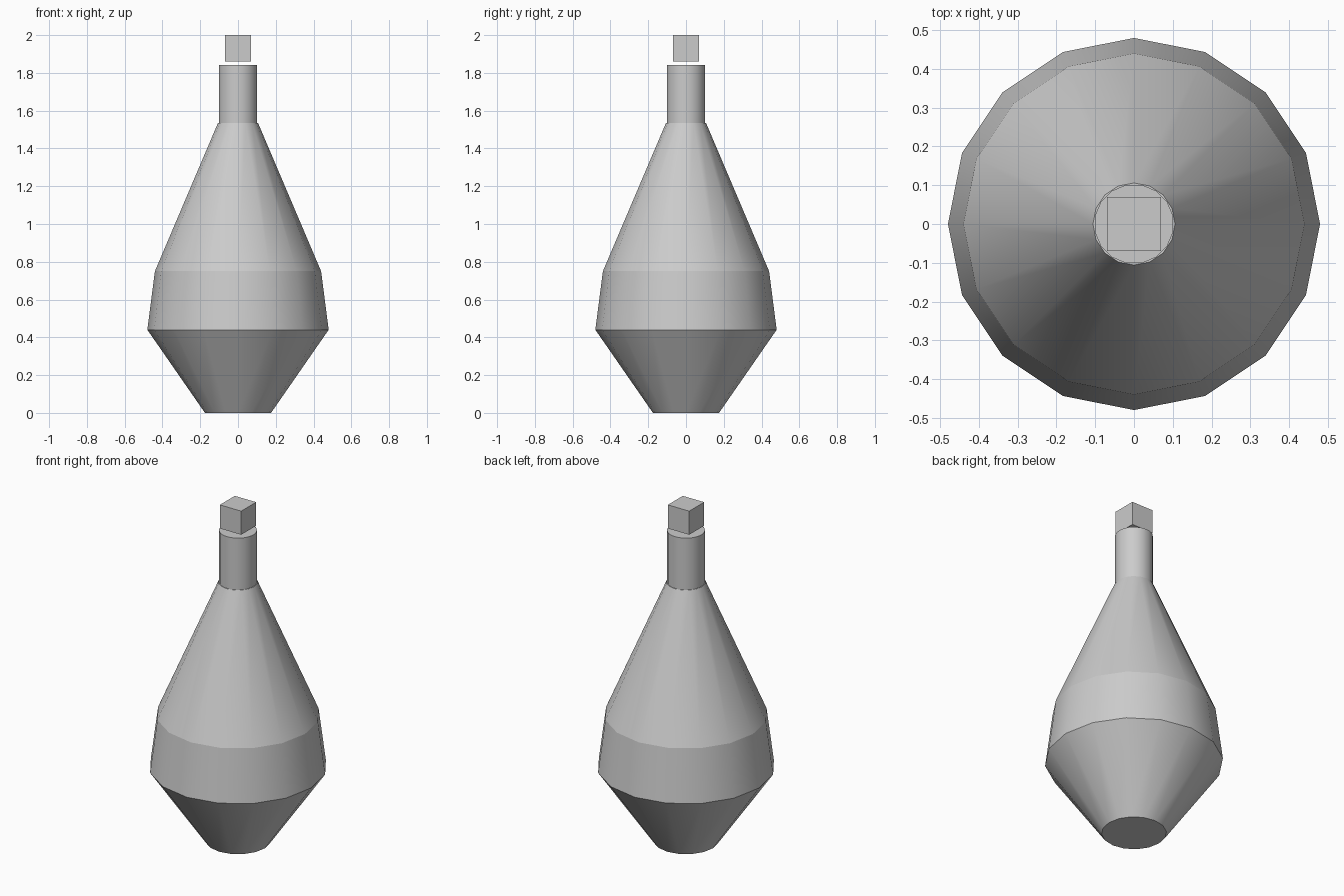
import bpy
import bmesh
from math import cos, sin, pi

SIDES = 16

old = bpy.data.objects.get("Cube")
if old:
    bpy.data.objects.remove(old, do_unlink=True)

grey = bpy.data.materials.new("plain grey")
grey.use_nodes = True
colour = (0.6, 0.6, 0.6, 1)
grey.diffuse_color = colour
grey.node_tree.nodes["Principled BSDF"].inputs["Base Color"].default_value = colour


def finish(name, bm):
    bmesh.ops.recalc_face_normals(bm, faces=bm.faces)
    mesh = bpy.data.meshes.new(name)
    bm.to_mesh(mesh)
    bm.free()
    mesh.materials.append(grey)
    obj = bpy.data.objects.new(name, mesh)
    bpy.context.collection.objects.link(obj)
    return obj


def turned(name, profile, turn=0.0):
    """Capped turned solid: smooth around, with a crisp edge at every ring."""
    bm = bmesh.new()
    rings = []
    for radius, z in profile:
        angles = [2 * pi * i / SIDES + turn for i in range(SIDES)]
        rings.append([bm.verts.new((radius * cos(a), radius * sin(a), z)) for a in angles])
    for low, high in zip(rings, rings[1:]):
        for i in range(SIDES):
            j = (i + 1) % SIDES
            bm.faces.new((low[i], low[j], high[j], high[i])).smooth = True
    bm.faces.new(rings[0][::-1])
    bm.faces.new(rings[-1])
    for ring in rings:
        for i in range(SIDES):
            bm.edges.get((ring[i], ring[(i + 1) % SIDES])).smooth = False
    return finish(name, bm)


# Tapered body: foot, widest rim, shoulder, top of the cone
turned("body", [(0.175, 0), (0.48, 0.44), (0.44, 0.75), (0.106, 1.535)])

# Straight neck
turned("neck", [(0.103, 1.53), (0.103, 1.842)], turn=pi / SIDES)

# Small cube hovering just above the neck
bm = bmesh.new()
bmesh.ops.create_cube(bm, size=0.14)
cap = finish("cap_cube", bm)
cap.location.z = 1.93
